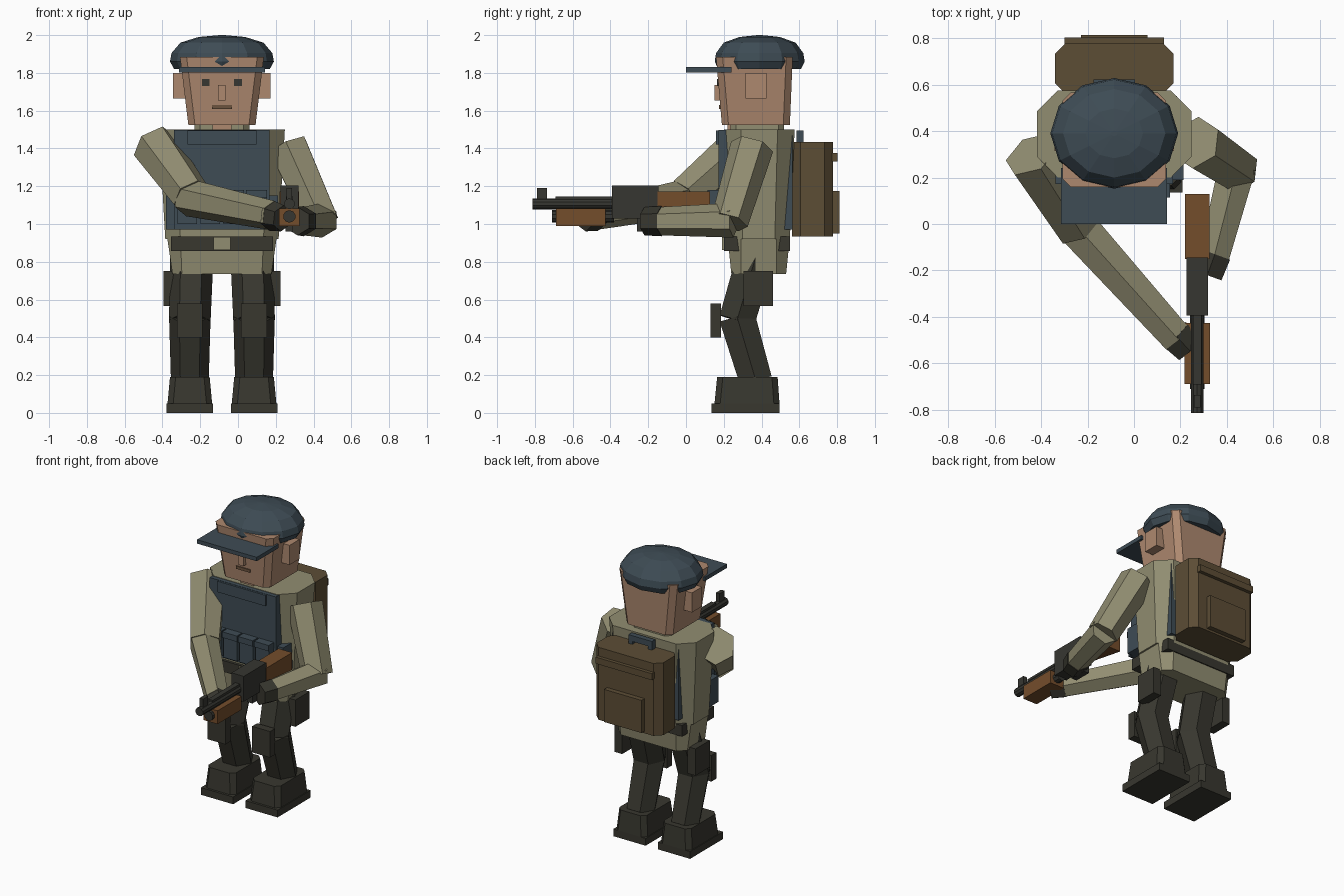
import bpy, bmesh, math
from mathutils import Vector

if "Cube" in bpy.data.objects:
    bpy.data.objects.remove(bpy.data.objects["Cube"], do_unlink=True)


def material(name, r, g, b):
    """Flat colour given as 0-255 display values, stored as linear."""
    lin = [((c / 255 + 0.055) / 1.055) ** 2.4 for c in (r, g, b)] + [1]
    m = bpy.data.materials.new(name)
    m.use_nodes = True
    m.diffuse_color = lin
    m.node_tree.nodes["Principled BSDF"].inputs["Base Color"].default_value = lin
    return m


KHAKI = material("khaki cloth", 145, 141, 113)
NAVY = material("navy cloth", 62, 76, 85)
DARK = material("dark olive", 56, 55, 47)
METAL = material("gun metal", 54, 54, 49)
SKIN = material("skin", 174, 137, 111)
MOUTH = material("mouth brown", 108, 84, 62)
PACK = material("pack brown", 92, 77, 53)
WOOD = material("wood", 116, 77, 43)

CX = -0.085  # centre line of the body


def finish(name, bm, mat):
    bmesh.ops.recalc_face_normals(bm, faces=bm.faces)
    mesh = bpy.data.meshes.new(name)
    bm.to_mesh(mesh)
    bm.free()
    mesh.materials.append(mat)
    ob = bpy.data.objects.new(name, mesh)
    bpy.context.collection.objects.link(ob)
    return ob


def loft(name, rings, mat):
    """Skin a list of equal-length point rings and cap both ends."""
    bm = bmesh.new()
    loops = [[bm.verts.new(p) for p in ring] for ring in rings]
    n = len(loops[0])
    for a, b in zip(loops, loops[1:]):
        for i in range(n):
            j = (i + 1) % n
            bm.faces.new((a[i], a[j], b[j], b[i]))
    bm.faces.new(loops[0])
    bm.faces.new(loops[-1])
    return finish(name, bm, mat)


def ring(cx, cy, hx, hy, z, cut=0):
    """Rectangle outline, with corners cut off when cut is set."""
    pts = []
    for sx, sy in ((1, 1), (-1, 1), (-1, -1), (1, -1)):
        if cut:
            pair = [(hx, hy - cut), (hx - cut, hy)]
            if sx * sy < 0:
                pair.reverse()
            pts += [(cx + sx * u, cy + sy * v, z) for u, v in pair]
        else:
            pts.append((cx + sx * hx, cy + sy * hy, z))
    return pts


def box(name, x, y, z, mat, cut=0):
    cx, cy = sum(x) / 2, sum(y) / 2
    hx, hy = (x[1] - x[0]) / 2, (y[1] - y[0]) / 2
    return loft(name, [ring(cx, cy, hx, hy, h, cut) for h in z], mat)


def mid(half, offset=0):
    """x range centred on the body."""
    return (CX + offset - half, CX + offset + half)


def limb(name, p0, p1, r0, r1, mat, side=(0, 0, 1), n=6):
    """Faceted tube between two points, with one corner towards side."""
    p0, p1 = Vector(p0), Vector(p1)
    axis = (p1 - p0).normalized()
    u = Vector(side)
    u = (u - axis * u.dot(axis)).normalized()
    v = axis.cross(u)
    angles = [math.tau * i / n for i in range(n)]
    return loft(name, [[p + (u * math.cos(a) + v * math.sin(a)) * r for a in angles]
                       for p, r in ((p0, r0), (p1, r1))], mat)


# Legs, boots, knee pads and thigh pockets
for label, s in (("left", 1), ("right", -1)):
    x = CX + s * 0.17
    limb(label + "_thigh", (x - s * 0.01, 0.37, 0.83), (x, 0.27, 0.49), 0.115, 0.11, DARK, (1, 0, 0))
    limb(label + "_shin", (x, 0.27, 0.51), (x, 0.37, 0.17), 0.11, 0.1, DARK, (1, 0, 0))
    box(label + "_sole", (x - 0.123, x + 0.123), (0.135, 0.495), (0, 0.05), DARK)
    loft(label + "_boot", [ring(x, 0.323, 0.118, 0.172, 0.05, 0.03),
                           ring(x, 0.325, 0.105, 0.16, 0.19, 0.03)], DARK)
    box(label + "_knee_pad", (x - 0.068, x + 0.068), (0.13, 0.185), (0.4, 0.58), DARK)
    xs = sorted((CX + s * 0.25, CX + s * 0.31))
    box(label + "_thigh_pocket", xs, (0.305, 0.46), (0.565, 0.75), DARK)

# Shirt and belt
loft("shirt", [ring(CX, 0.385, 0.262, 0.145, 0.735, 0.05),
               ring(CX, 0.385, 0.29, 0.165, 0.93, 0.07)], KHAKI)
loft("torso", [ring(CX, 0.385, 0.3, 0.165, 0.92, 0.08),
               ring(CX, 0.388, 0.333, 0.187, 1.5, 0.09)], KHAKI)
box("collar", mid(0.145), (0.235, 0.52), (1.49, 1.525), KHAKI, 0.03)
box("belt", mid(0.27), (0.2, 0.55), (0.858, 0.935), DARK)
box("buckle", mid(0.045), (0.19, 0.21), (0.862, 0.93), KHAKI)

# Vest with a chest flap and pouches
box("vest", mid(0.253), (0.172, 0.563), (0.97, 1.497), NAVY)
box("vest_waist", mid(0.297), (0.19, 0.3), (0.97, 1.15), NAVY)
box("chest_flap", mid(0.183), (0.158, 0.18), (1.42, 1.495), NAVY)
for i in range(4):
    x = (i - 1.5) * 0.122
    box(f"pouch_{i + 1}", mid(0.052, x), (0.125, 0.18), (1.0, 1.14), NAVY)
    box(f"pouch_flap_{i + 1}", mid(0.056, x), (0.115, 0.18), (1.14, 1.18), NAVY)

# Head and face
box("neck", mid(0.05), (0.22, 0.47), (1.48, 1.54), SKIN)
loft("head", [ring(CX, 0.37, 0.178, 0.18, 1.525, 0.035),
              ring(CX, 0.362, 0.222, 0.203, 1.885, 0.035)], SKIN)
for label, s in (("left", 1), ("right", -1)):
    xs = sorted((CX + s * 0.19, CX + s * 0.258))
    box(label + "_ear", xs, (0.315, 0.425), (1.665, 1.8), SKIN)
    box(label + "_eye", mid(0.02, s * 0.085), (0.165, 0.19), (1.73, 1.768), METAL)
box("nose", mid(0.02), (0.152, 0.2), (1.655, 1.735), SKIN)
box("mouth", mid(0.053), (0.174, 0.2), (1.61, 1.63), MOUTH)

# Cap: faceted dome and flat visor
cap_rings = []
for r, z in ((0.92, 1.82), (1.0, 1.86), (0.97, 1.905), (0.8, 1.96), (0.45, 1.99), (0.05, 2.0)):
    cap_rings.append([(CX + 0.275 * r * math.cos(a), 0.39 + 0.238 * r * math.sin(a), z)
                      for a in (math.tau * i / 12 for i in range(12))])
loft("cap", cap_rings, NAVY)
box("visor", mid(0.228), (0, 0.24), (1.803, 1.83), NAVY)

# Backpack
box("backpack", mid(0.255), (0.56, 0.778), (0.935, 1.435), PACK, 0.045)
box("pack_strap", mid(0.215), (0.77, 0.802), (1.33, 1.375), PACK)
box("pack_pocket", mid(0.143), (0.77, 0.812), (0.95, 1.175), PACK)
box("pack_handle", mid(0.09), (0.585, 0.622), (1.455, 1.495), NAVY)
for s in (-1, 1):
    box("handle_end", mid(0.015, s * 0.075), (0.585, 0.622), (1.43, 1.46), NAVY)

# Right arm reaches across to the fore-end
limb("right_upper_arm", (-0.44, 0.3, 1.415), (-0.245, -0.01, 1.145), 0.125, 0.105, KHAKI)
limb("right_forearm", (-0.265, 0.01, 1.14), (0.185, -0.49, 1.045), 0.1, 0.078, KHAKI)
limb("right_glove", (0.175, -0.475, 1.045), (0.235, -0.54, 1.03), 0.082, 0.07, DARK)

# Left arm holds the grip
limb("left_upper_arm", (0.265, 0.35, 1.41), (0.445, 0.23, 1.01), 0.115, 0.1, KHAKI, (0, 1, 0))
limb("left_forearm", (0.445, 0.25, 1.02), (0.345, -0.14, 1.015), 0.092, 0.075, KHAKI)
limb("left_glove", (0.348, -0.13, 1.015), (0.315, -0.22, 1.015), 0.08, 0.075, DARK)

# Long gun
GX = 0.272


def gun_box(name, half, y, z, mat):
    return box(name, (GX - half, GX + half), y, z, mat)


limb("barrel", (GX, -0.812, 1.107), (GX, -0.38, 1.107), 0.029, 0.029, METAL, n=10)
limb("magazine_tube", (GX, -0.71, 1.04), (GX, -0.38, 1.04), 0.033, 0.033, METAL, n=10)
gun_box("barrel_rib", 0.018, (-0.69, -0.39), (1.12, 1.145), METAL)
gun_box("front_sight", 0.014, (-0.79, -0.735), (1.12, 1.19), METAL)
gun_box("fore_end", 0.054, (-0.688, -0.425), (0.99, 1.082), WOOD)
gun_box("receiver", 0.047, (-0.393, -0.145), (1.03, 1.205), METAL)
gun_box("trigger_guard", 0.02, (-0.26, -0.14), (0.96, 1.04), METAL)
stock = gun_box("stock", 0.052, (-0.15, 0.128), (1.06, 1.172), WOOD)
for v in stock.data.vertices:  # the stock deepens towards the butt
    if v.co.y > 0 and v.co.z < 1.1:
        v.co.z -= 0.05
